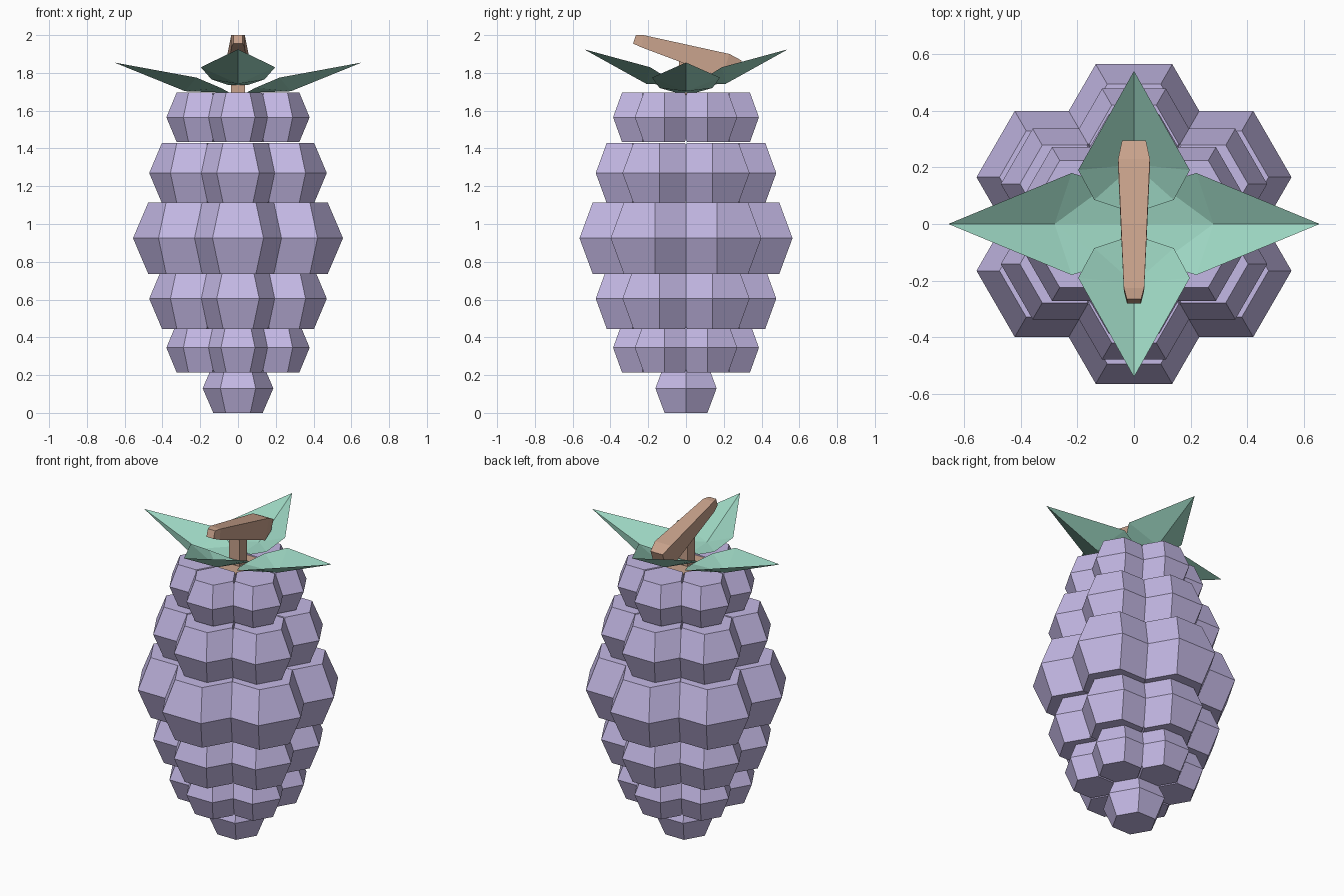
import bpy
from math import cos, sin, pi, radians
from mathutils import Matrix

if "Cube" in bpy.data.objects:
    bpy.data.objects.remove(bpy.data.objects["Cube"])


def material(name, rgb):
    m = bpy.data.materials.new(name)
    m.diffuse_color = (*rgb, 1)
    m.use_nodes = True
    m.node_tree.nodes["Principled BSDF"].inputs["Base Color"].default_value = m.diffuse_color
    return m


PURPLE = material("berry_purple", (0.55, 0.48, 0.78))
GREEN = material("leaf_green", (0.33, 0.66, 0.53))
BROWN = material("stem_brown", (0.58, 0.36, 0.26))


def make(name, verts, faces, mat):
    me = bpy.data.meshes.new(name)
    me.from_pydata(verts, [], faces)
    me.materials.append(mat)
    ob = bpy.data.objects.new(name, me)
    bpy.context.collection.objects.link(ob)
    return ob


def loft(name, rings, mat):
    """Skin a stack of equal rings and cap both ends."""
    n = len(rings[0])
    verts = [p for ring in rings for p in ring]
    faces = [tuple(range(n))[::-1], tuple(range(len(verts) - n, len(verts)))]
    for k in range(len(rings) - 1):
        for i in range(n):
            j = (i + 1) % n
            faces.append((k * n + i, k * n + j, (k + 1) * n + j, (k + 1) * n + i))
    return make(name, verts, faces, mat)


def hexagon(x, y, z, r):
    return [(x + r * cos(i * pi / 3), y + r * sin(i * pi / 3), z) for i in range(6)]


def grape(name, x, y, z, r, h):
    loft(name, [hexagon(x, y, z - h, r * 0.7), hexagon(x, y, z, r),
                hexagon(x, y, z + h, r * 0.7)], PURPLE)


# Bottom grape, then rings of six
grape("bottom_grape", 0, 0, 0.13, 0.187, 0.13)
layers = [(0.345, 0.23, 0.18, 0.13), (0.605, 0.283, 0.225, 0.16),
          (0.925, 0.33, 0.27, 0.19),
          (1.27, 0.283, 0.225, 0.16), (1.565, 0.23, 0.18, 0.13)]
for n, (z, c, r, h) in enumerate(layers, 1):
    for i in range(6):
        a = radians(30 + 60 * i)
        grape(f"grape_{n}_{i + 1}", c * cos(a), c * sin(a), z, r, h)

# Stem base and upright stem
loft("stem_base", [hexagon(0, 0, 1.6, 0.15), hexagon(0, 0, 1.69, 0.15)], BROWN)
loft("stem", [[(-.036, -.036, z), (.036, -.036, z), (.036, .036, z), (-.036, .036, z)]
              for z in (1.66, 1.88)], BROWN)

# Slanted crossbar: top (y, z), bottom (y, z), half width
bar = [(-.265, 2.0, -.28, 1.955, .025), (-.225, 2.0, -.235, 1.935, .036),
       (.23, 1.90, .19, 1.775, .056), (.295, 1.865, .27, 1.80, .042)]
loft("stem_crossbar", [[(-w, yt, zt), (w, yt, zt), (w, yb, zb), (-w, yb, zb)]
                       for yt, zt, yb, zb, w in bar], BROWN)


# Folded leaves pointing along +x, then turned into place
def leaf(name, angle, z, tip, keel, shoulder, mid, base):
    verts = [(base[0], 0, base[2]), keel, tip]
    for s in (1, -1):
        verts += [(p[0], s * p[1], p[2]) for p in (shoulder, mid, base)]
    faces = [(0, 1, 4, 5), (1, 3, 4), (1, 2, 3),
             (0, 8, 7, 1), (1, 7, 6), (1, 6, 2)]
    ob = make(name, verts, faces, GREEN)
    ob.data.transform(Matrix.Translation((0, 0, z)) @ Matrix.Rotation(radians(angle), 4, 'Z'))


for name, angle in (("right_leaf", 0), ("left_leaf", 180)):
    leaf(name, angle, 1.695, (.655, 0, .16), (.28, 0, .008), (.22, .18, .08),
         (.09, .14, .025), (.045, .05, 0))
for name, angle in (("back_leaf", 90), ("front_leaf", 270)):
    leaf(name, angle, 1.72, (.54, 0, .205), (.21, 0, .022), (.19, .197, .11),
         (.085, .14, .045), (.055, .05, .015))
